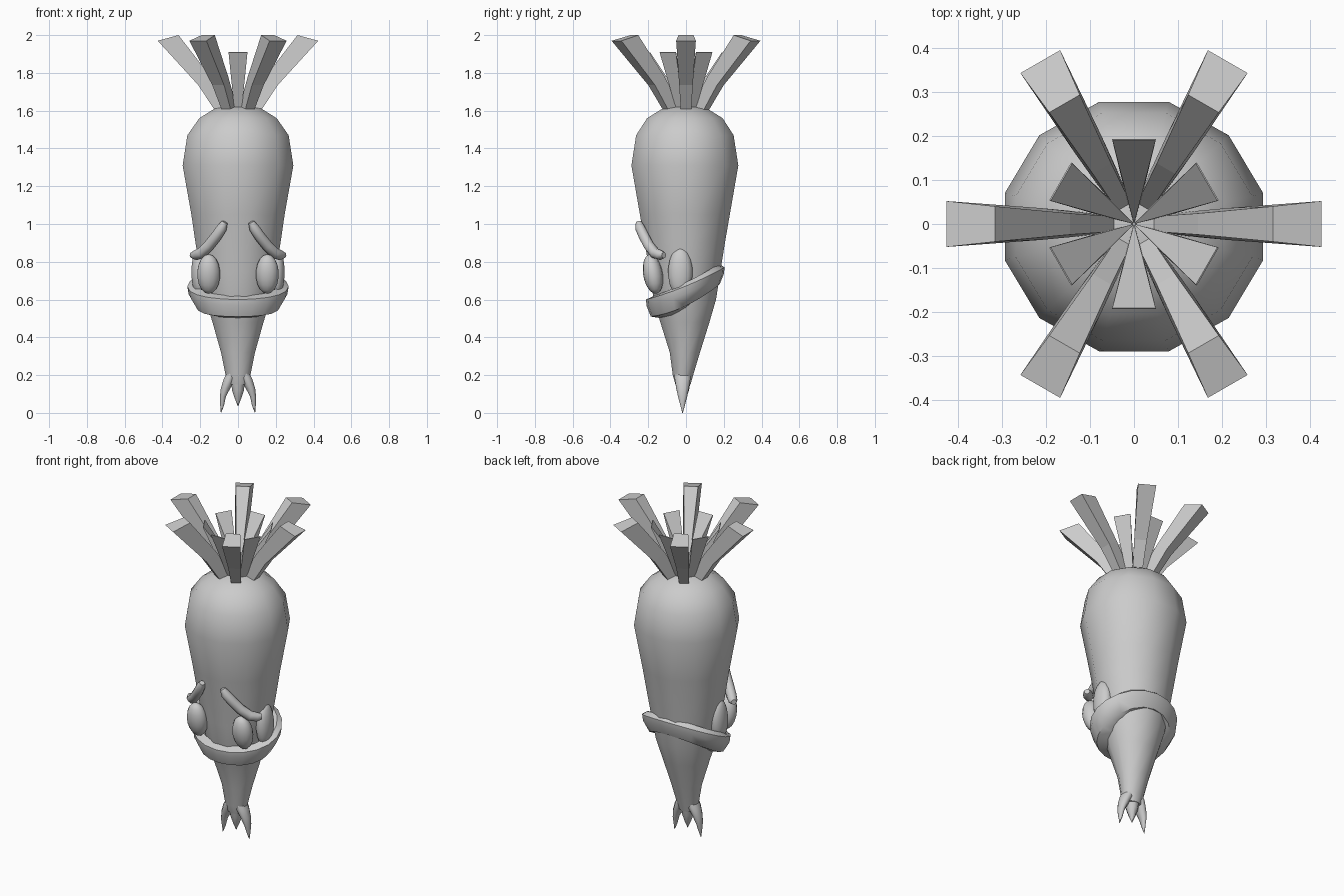
import bpy, math
from mathutils import Vector, Matrix

if "Cube" in bpy.data.objects:
    bpy.data.objects.remove(bpy.data.objects["Cube"])

grey = bpy.data.materials.new("plain grey")
grey.diffuse_color = (0.6, 0.6, 0.6, 1)
grey.use_nodes = True
grey.node_tree.nodes["Principled BSDF"].inputs["Base Color"].default_value = grey.diffuse_color


def make(name, verts, faces, smooth=None):
    me = bpy.data.meshes.new(name)
    me.from_pydata(verts, [], faces)
    me.materials.append(grey)
    ob = bpy.data.objects.new(name, me)
    bpy.context.collection.objects.link(ob)
    bpy.ops.object.select_all(action='DESELECT')
    ob.select_set(True)
    bpy.context.view_layer.objects.active = ob
    bpy.ops.object.mode_set(mode='EDIT')
    bpy.ops.mesh.select_all(action='SELECT')
    bpy.ops.mesh.normals_make_consistent(inside=False)
    bpy.ops.object.mode_set(mode='OBJECT')
    if smooth:
        bpy.ops.object.shade_smooth_by_angle(angle=math.radians(smooth))
    return ob


def loft(name, rings, smooth=None, closed=False):
    """Skin a list of equal-length rings; cap the ends unless closed."""
    n, m = len(rings[0]), len(rings)
    verts = [p for r in rings for p in r]
    faces = [(i * n + j, i * n + (j + 1) % n,
              (i + 1) % m * n + (j + 1) % n, (i + 1) % m * n + j)
             for i in range(m if closed else m - 1) for j in range(n)]
    if not closed:
        faces += [tuple(range(n)), tuple(range((m - 1) * n, m * n))]
    return make(name, verts, faces, smooth)


def ring(cx, cy, z, rx, ry, n=12):
    """Horizontal ellipse with flat sides facing the axes."""
    return [(cx + rx * math.cos((k + .5) * math.tau / n),
             cy + ry * math.sin((k + .5) * math.tau / n), z) for k in range(n)]


def mirror(ob):
    m = ob.modifiers.new("mirror", 'MIRROR')
    m.use_axis[0] = True
    m.use_mirror_merge = False


# Root body: z, half width, half depth
F = 1 / math.cos(math.pi / 12)
profile = [(.15, .05, .04), (.2, .066, .054), (.32, .09, .08), (.48, .135, .13),
           (.6, .172, .165), (.75, .2, .188), (.9, .225, .212), (1.05, .247, .238),
           (1.31, .293, .283), (1.47, .268, .258), (1.56, .205, .2),
           (1.61, .125, .12), (1.625, .04, .04)]
loft("body", [ring(0, -.006 - .01 * (z < .3), z, x * F, y * F) for z, x, y in profile], 60)

# Forked root tip: one middle prong and a mirrored outer prong
loft("middle_prong", [ring(0, -.017, z, x, y, 8) for z, x, y in
     [(.2, .045, .05), (.12, .034, .036), (.075, .018, .02), (.035, .001, .002)]], 60)
mirror(loft("outer_prong", [ring(c, -.018, z, x, y, 8) for c, z, x, y in
     [(.02, .23, .03, .045), (.045, .18, .033, .045), (.066, .13, .027, .036),
      (.08, .085, .017, .026), (.084, .04, .011, .013), (.09, 0, .001, .002)]], 60))

# Slanted lip band around the body
band = []
for k in range(20):
    a = k * math.tau / 20
    c, s = math.cos(a), math.sin(a)
    top = .685 + .085 * s + .015 * s * s
    low = .555 + .085 * s + .03 * s * s
    hollow = .04 if s < 0 else .025
    band.append([(c * rx, s * ry - .004, z) for rx, ry, z in
                 [(.265 - hollow, .205 - hollow, top + .005), (.268, .208, top - .015),
                  (.262, .205, (top + low) / 2 + .01), (.222, .182, low + .01),
                  (.15, .12, low), (.15, .12, top - .05)]])
loft("lip_band", band, 50, closed=True)


def ellipsoid(name, loc, size, rot):
    bpy.ops.mesh.primitive_uv_sphere_add(segments=14, ring_count=9)
    ob = bpy.context.object
    ob.name = name
    ob.data.materials.append(grey)
    ob.data.transform(Matrix.Translation(loc) @ Matrix.Rotation(rot, 4, 'X')
                      @ Matrix.Diagonal((*size, 1)))
    bpy.ops.object.shade_smooth_by_angle(angle=math.radians(60))
    mirror(ob)


# Eyes, and cheeks beside the mouth corners
ellipsoid("eye", (.155, -.175, .735), (.062, .052, .106), math.radians(10))
ellipsoid("cheek", (.205, -.03, .745), (.043, .065, .13), 0)

# Sagging brows: eight-sided tube along a bent path
path = [Vector(p) for p in [(.07, -.25, 1.01), (.085, -.243, .98), (.115, -.222, .935),
                            (.155, -.196, .885), (.195, -.165, .846), (.225, -.135, .835),
                            (.245, -.117, .835)]]
radii = [.016, .027, .029, .029, .029, .027, .016]
tube = []
for i, (p, r) in enumerate(zip(path, radii)):
    t = (path[min(i + 1, 6)] - path[max(i - 1, 0)]).normalized()
    u = t.cross(Vector((0, 1, 0))).normalized()
    v = t.cross(u)
    tube.append([p + r * (u * math.cos(k * math.tau / 8) + v * math.sin(k * math.tau / 8))
                 for k in range(8)])
mirror(loft("brow", tube, 50))


# Leaf stalks: each section gives inner r, z, half width, outer r, z, half width
def leaf(name, sections, angle):
    ca, sa = math.cos(angle), math.sin(angle)
    rings = [[(r * ca - w * sa, r * sa + w * ca, z) for r, w, z in
              [(ri, wi, zi), (ri, -wi, zi), (ro, -wo, zo), (ro, wo, zo)]]
             for ri, zi, wi, ro, zo, wo in sections]
    loft(name, rings)


for k in range(6):
    a = k * math.pi / 3
    leaf("outer_leaf", [(.03, 1.60, .016, .125, 1.605, .028),
                        (.145, 1.78, .024, .21, 1.735, .036),
                        (.315, 2.0, .04, .425, 1.97, .052)], a)
    leaf("inner_leaf", [(.003, 1.63, .001, .07, 1.61, .02),
                        (.19, 1.91, .049, .193, 1.908, .05)], a + math.pi / 6)
